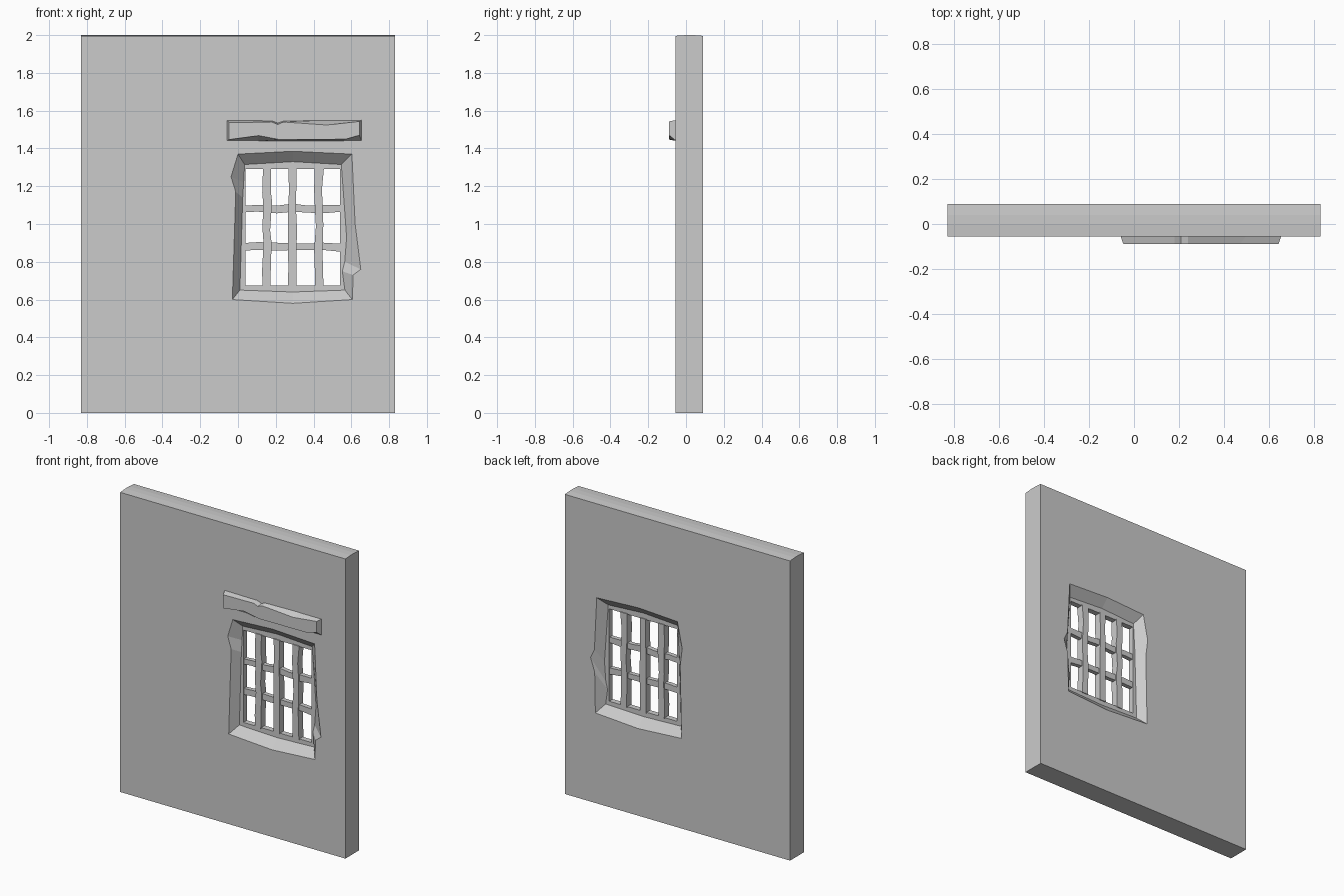
import bpy, bmesh, random

random.seed(4)
cube = bpy.data.objects.get("Cube")
if cube:
    bpy.data.objects.remove(cube, do_unlink=True)

stone = bpy.data.materials.new("stone grey")
stone.use_nodes = True
GREY = (0.6, 0.6, 0.6, 1)
stone.diffuse_color = GREY
stone.node_tree.nodes["Principled BSDF"].inputs["Base Color"].default_value = GREY

FRONT, BACK = -0.055, 0.09      # wall faces
PANE_F, PANE_B = 0.0, 0.037     # inner window frame faces


def finish(bm, name):
    bmesh.ops.recalc_face_normals(bm, faces=bm.faces)
    mesh = bpy.data.meshes.new(name)
    bm.to_mesh(mesh)
    bm.free()
    mesh.materials.append(stone)
    obj = bpy.data.objects.new(name, mesh)
    bpy.context.collection.objects.link(obj)
    return obj


def ring(bm, points, y):
    return [bm.verts.new((x, y, z)) for x, z in points]


def bridge(bm, a, b):
    for i in range(len(a)):
        j = (i + 1) % len(a)
        bm.faces.new((a[i], a[j], b[j], b[i]))


def loop_edges(bm, verts):
    edges = []
    for i, v in enumerate(verts):
        w = verts[(i + 1) % len(verts)]
        edges.append(bm.edges.get((v, w)) or bm.edges.new((v, w)))
    return edges


# Window outlines, anticlockwise from the lower left corner
outer_front = [(-.03, .60), (.29, .58), (.605, .60), (.61, .73), (.65, .76),
               (.62, 1.0), (.603, 1.37), (.29, 1.385), (0, 1.37), (-.037, 1.25), (-.012, 1.17)]
outer_back = [(-.03, .60), (.29, .58), (.605, .60), (.61, .87), (.64, .96),
              (.612, 1.02), (.595, 1.37), (.29, 1.385), (0, 1.37), (-.035, 1.2), (-.02, 1.08)]
inner = [(.01, .65), (.29, .64), (.566, .65), (.552, .75), (.565, .80),
         (.575, .93), (.547, 1.315), (.29, 1.33), (.035, 1.315), (.03, 1.22), (.025, 1.14)]
opening = [(.04, .675), (.29, .675), (.54, .675), (.54, .75), (.54, .80),
           (.54, .93), (.54, 1.29), (.29, 1.29), (.04, 1.29), (.04, 1.22), (.04, 1.14)]

# Wall slab with splayed window recess on both faces
bm = bmesh.new()
W = 0.83
corners = [(-W, 0), (W, 0), (W, 1.996), (-W, 1.996)]
front, back = ring(bm, corners, FRONT), ring(bm, corners, BACK)
top = [(-W, 2), (W, 2)]
ridge_f, ridge_b = ring(bm, top, 0.0), ring(bm, top, 0.04)
bm.faces.new((front[0], front[1], back[1], back[0]))
bm.faces.new((front[1], front[2], ridge_f[1], ridge_b[1], back[2], back[1]))
bm.faces.new((front[0], front[3], ridge_f[0], ridge_b[0], back[3], back[0]))
for a, b in (((front[3], front[2]), ridge_f), (ridge_f, ridge_b),
             (ridge_b, (back[3], back[2]))):
    bm.faces.new((a[0], a[1], b[1], b[0]))

frames = []
for slab, outline, y_wall, y_pane in ((front, outer_front, FRONT, PANE_F),
                                      (back, outer_back, BACK, PANE_B)):
    rim = ring(bm, outline, y_wall)
    recess = ring(bm, inner, y_pane)
    edge = ring(bm, opening, y_pane)
    bridge(bm, rim, recess)
    bridge(bm, recess, edge)
    bmesh.ops.triangle_fill(bm, edges=loop_edges(bm, slab) + loop_edges(bm, rim),
                            use_beauty=True)
    frames.append(edge)
bridge(bm, *frames)
finish(bm, "wall")


# Rough hewn window bars
def bar(name, centre, start, end, half_w, y0, y1, vertical, steps=6):
    bm = bmesh.new()
    previous = first = None
    for i in range(steps + 1):
        t = i / steps
        if 0 < i < steps:
            t += random.uniform(-.06, .06)
        along = start + (end - start) * t
        c = centre + random.uniform(-.005, .005)
        lo = c - half_w - random.uniform(-.003, .003)
        hi = c + half_w + random.uniform(-.003, .003)
        section = []
        for across, y in ((lo, y0), (hi, y0), (hi, y1), (lo, y1)):
            x, z = (across, along) if vertical else (along, across)
            section.append(bm.verts.new((x, y, z)))
        if previous:
            bridge(bm, previous, section)
        else:
            first = section
        previous = section
    bm.faces.new(first)
    bm.faces.new(previous)
    finish(bm, name)


for n, x in enumerate((.153, .286, .428)):
    bar(f"upright_bar_{n + 1}", x, .67, 1.295, .022, -.006, .043, True)
for n, z in enumerate((.88, 1.082)):
    bar(f"cross_bar_{n + 1}", z, .035, .545, .02, .004, .033, False)

# Chipped lintel beam above the window
bm = bmesh.new()
beam_back = [(-.06, 1.44), (.1, 1.44), (.25, 1.44), (.56, 1.44), (.655, 1.44),
             (.655, 1.55), (.5, 1.55), (.24, 1.545), (.21, 1.535), (.18, 1.547), (-.06, 1.55)]
beam_front = [(-.047, 1.447), (.11, 1.468), (.22, 1.447), (.57, 1.449), (.642, 1.47),
              (.642, 1.543), (.47, 1.524), (.24, 1.54), (.21, 1.527), (.18, 1.54), (-.047, 1.537)]
b, f = ring(bm, beam_back, FRONT + .003), ring(bm, beam_front, -.09)
bridge(bm, b, f)
bm.faces.new(b)
bm.faces.new(f)
finish(bm, "lintel_beam")
